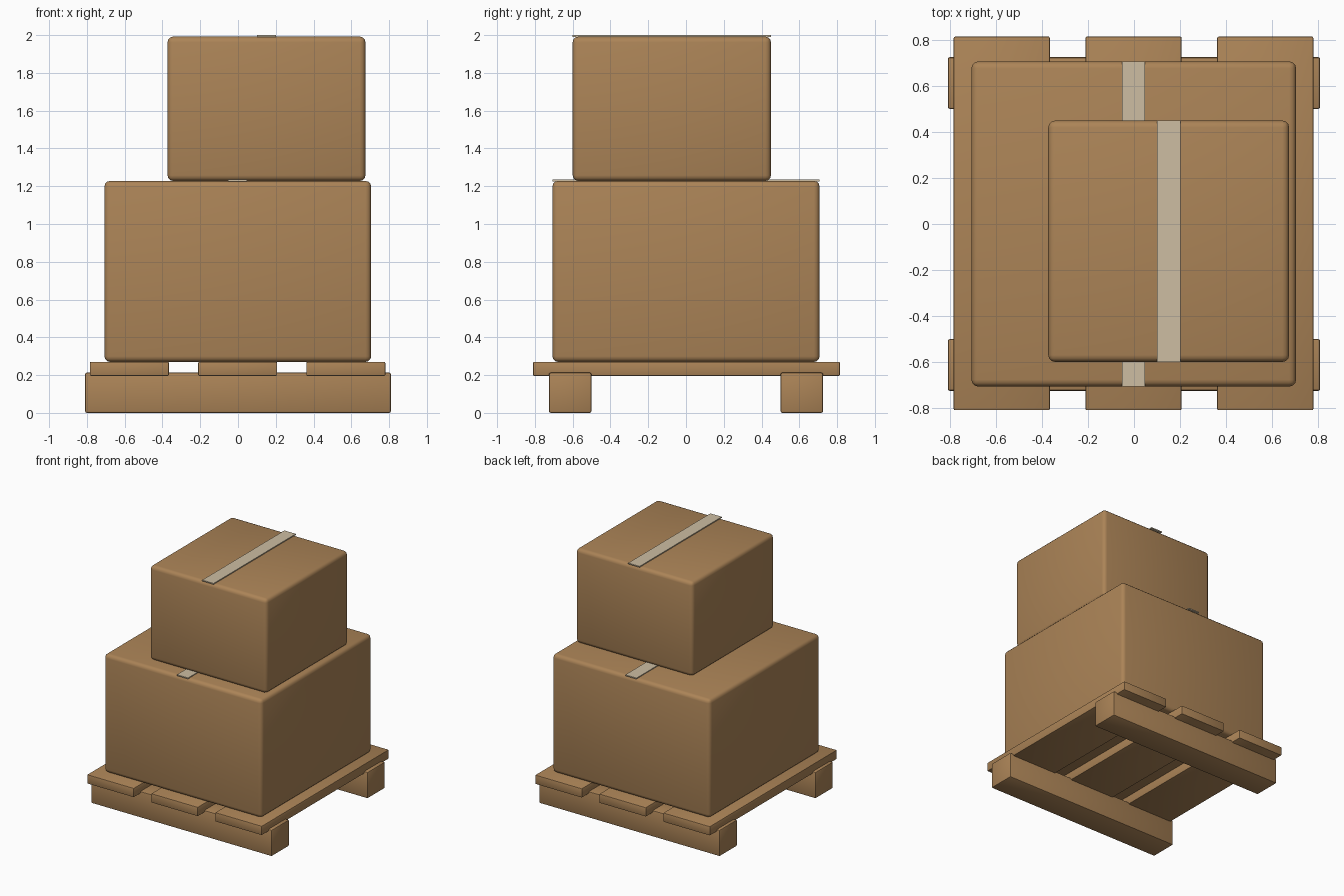
import bpy
import math

if "Cube" in bpy.data.objects:
    bpy.data.objects.remove(bpy.data.objects["Cube"], do_unlink=True)


def material(name, color):
    mat = bpy.data.materials.new(name)
    mat.use_nodes = True
    mat.diffuse_color = color
    mat.node_tree.nodes["Principled BSDF"].inputs["Base Color"].default_value = color
    return mat


cardboard = material("cardboard brown", (0.41, 0.23, 0.095, 1))
tape = material("tape beige", (0.61, 0.51, 0.36, 1))


def block(name, xs, ys, zs, mat, bevel=0.0, segments=3):
    """Box spanning the given ranges, with optional rounded edges."""
    spans = (xs, ys, zs)
    bpy.ops.mesh.primitive_cube_add(size=1, location=[sum(s) / 2 for s in spans])
    obj = bpy.context.object
    obj.name = name
    obj.scale = [s[1] - s[0] for s in spans]
    bpy.ops.object.transform_apply(location=False, rotation=False, scale=True)
    obj.data.materials.append(mat)
    if bevel:
        mod = obj.modifiers.new("rounded edges", "BEVEL")
        mod.width = bevel
        mod.segments = segments
        bpy.ops.object.modifier_apply(modifier=mod.name)
        bpy.ops.object.shade_smooth_by_angle(angle=math.radians(40))
    return obj


# Pallet: two cross beams carrying three deck boards
for name, y in (("front_beam", -0.613), ("back_beam", 0.613)):
    block(name, (-0.81, 0.81), (y - 0.113, y + 0.113), (0, 0.213), cardboard, 0.01, 2)
for name, x in (("right_board", -0.575), ("middle_board", -0.002), ("left_board", 0.571)):
    block(name, (x - 0.209, x + 0.209), (-0.81, 0.815), (0.196, 0.27), cardboard, 0.006, 2)

# Stacked cartons
block("large_carton", (-0.707, 0.705), (-0.707, 0.707), (0.27, 1.228), cardboard, 0.03)
block("small_carton", (-0.373, 0.675), (-0.6, 0.45), (1.228, 1.992), cardboard, 0.03)

# Sealing tape strips across the carton tops
block("large_carton_tape", (-0.052, 0.048), (-0.707, 0.707), (1.226, 1.235), tape)
block("small_carton_tape", (0.1, 0.202), (-0.6, 0.45), (1.991, 2.0), tape)
